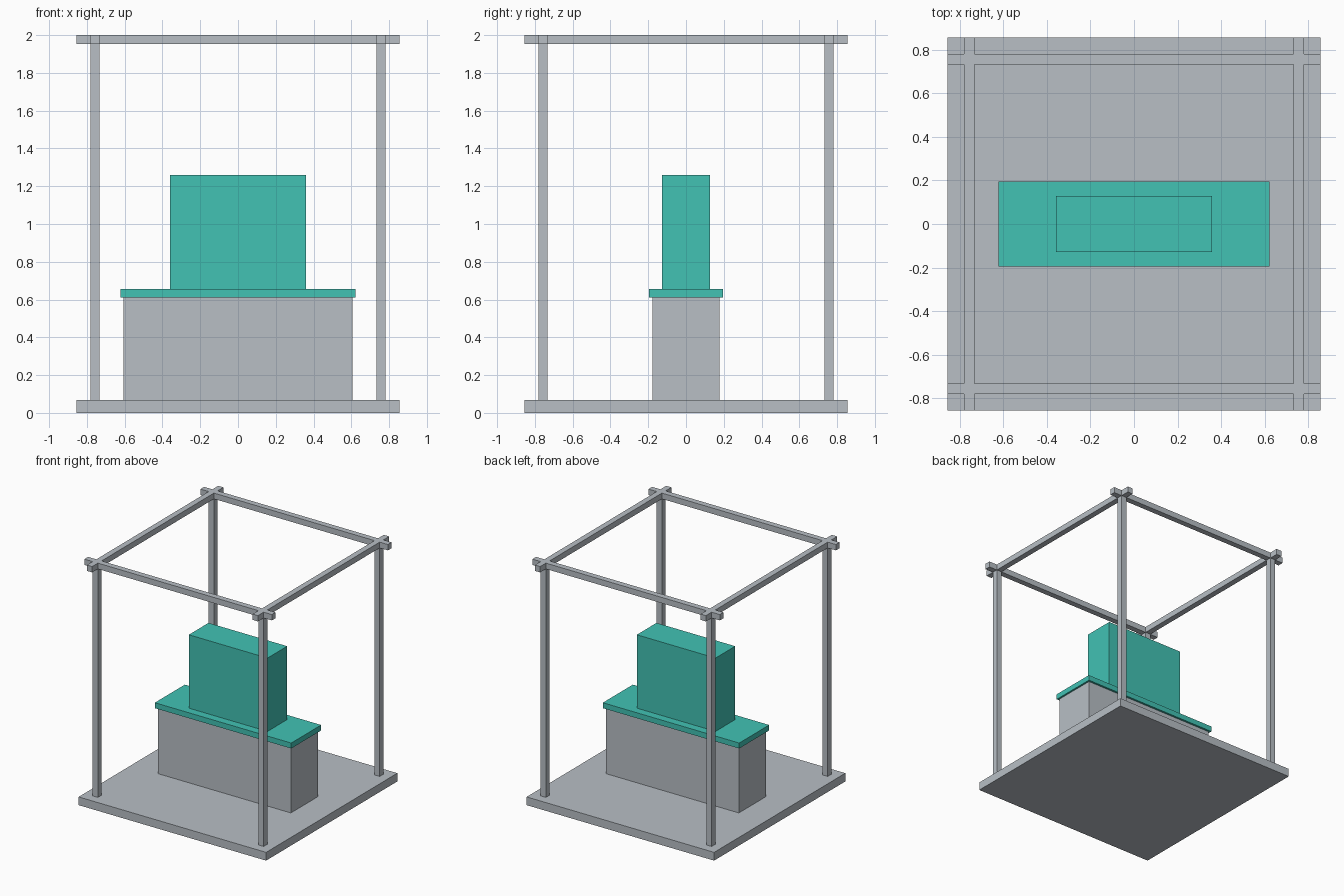
import bpy

default_cube = bpy.data.objects.get("Cube")
if default_cube:
    bpy.data.objects.remove(default_cube, do_unlink=True)


def make_material(name, rgb):
    mat = bpy.data.materials.new(name)
    mat.use_nodes = True
    color = (*rgb, 1.0)
    mat.diffuse_color = color
    mat.node_tree.nodes["Principled BSDF"].inputs["Base Color"].default_value = color
    return mat


def box(name, center_xy, size_xy, bottom, top, mat):
    """Flat-faced box between two heights, with its size baked into the mesh."""
    x, y = center_xy
    bpy.ops.mesh.primitive_cube_add(size=1, location=(x, y, (bottom + top) / 2))
    obj = bpy.context.object
    obj.name = name
    obj.scale = (*size_xy, top - bottom)
    bpy.ops.object.transform_apply(location=False, rotation=False, scale=True)
    obj.data.materials.append(mat)
    return obj


gray = make_material("light gray", (0.48, 0.52, 0.56))
teal = make_material("teal", (0.054, 0.54, 0.456))

WIDTH = 1.71       # base and top beams
BASE_TOP = 0.068
BEAM_BOTTOM = 1.952
HEIGHT = 2.0
BAR = 0.048        # post and beam thickness
OFFSET = 0.756     # post and beam distance from the centre
PEDESTAL_TOP = 0.61
SLAB_TOP = 0.655
CENTER = (0, 0)

# Base, pedestal, overhanging slab and upright block
box("base_plate", CENTER, (WIDTH, WIDTH), 0, BASE_TOP, gray)
box("pedestal", CENTER, (1.214, 0.356), BASE_TOP, PEDESTAL_TOP, gray)
box("pedestal_slab", CENTER, (1.244, 0.39), PEDESTAL_TOP, SLAB_TOP, teal)
box("upright_block", CENTER, (0.718, 0.256), SLAB_TOP, 1.26, teal)

# Corner posts
for x, side in ((-OFFSET, "right"), (OFFSET, "left")):
    for y, end in ((-OFFSET, "front"), (OFFSET, "back")):
        box(f"{end}_{side}_post", (x, y), (BAR, BAR), BASE_TOP, BEAM_BOTTOM, gray)

# Top beams that cross over the posts and stick out past them
for pos, side, end in ((-OFFSET, "right", "front"), (OFFSET, "left", "back")):
    box(f"{side}_top_beam", (pos, 0), (BAR, WIDTH), BEAM_BOTTOM, HEIGHT, gray)
    box(f"{end}_top_beam", (0, pos), (WIDTH, BAR), BEAM_BOTTOM, HEIGHT, gray)
